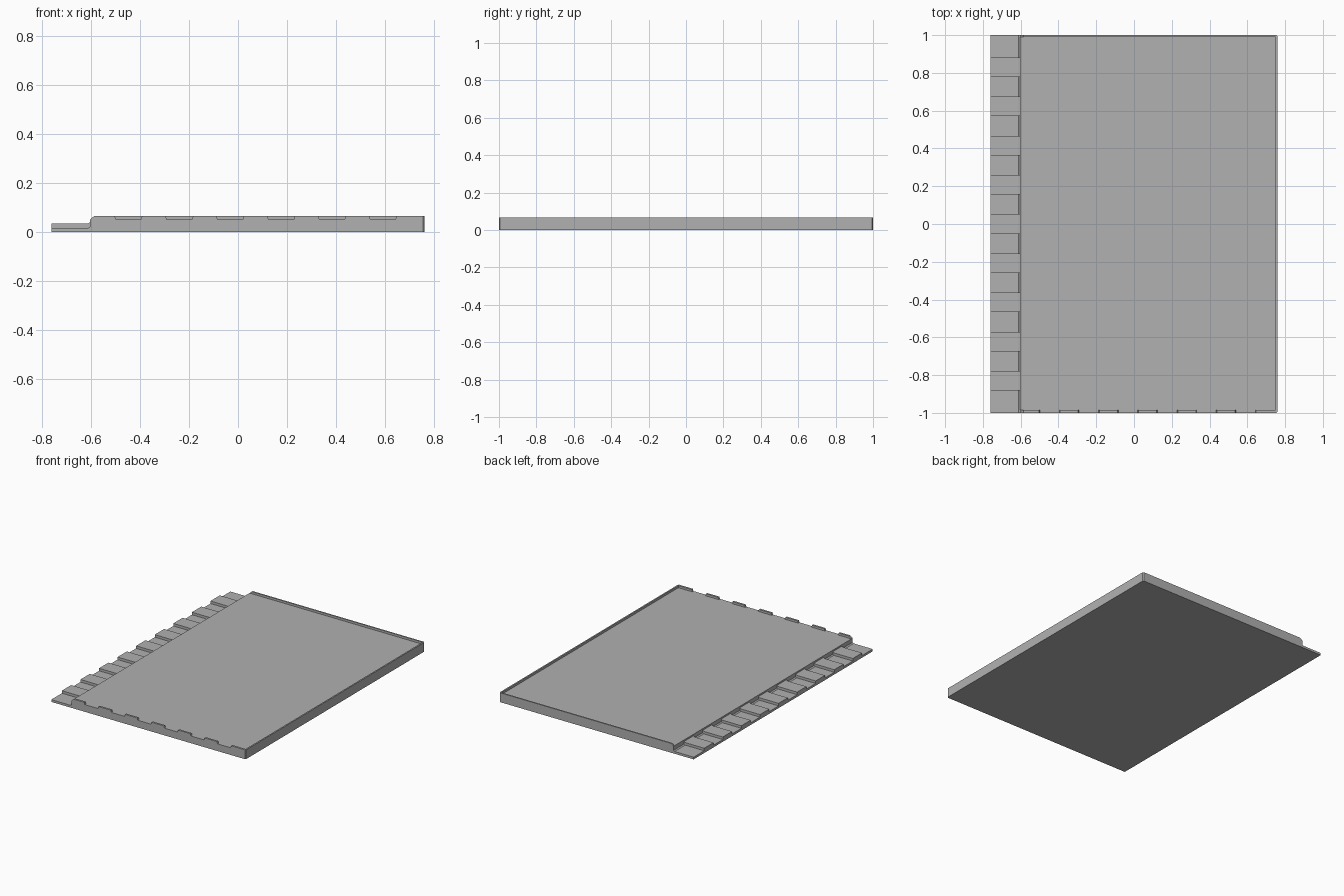
import bpy, bmesh

default = bpy.data.objects.get("Cube")
if default:
    bpy.data.objects.remove(default, do_unlink=True)

grey = bpy.data.materials.new("plain_grey")
grey.use_nodes = True
colour = (0.44, 0.44, 0.44, 1)
grey.diffuse_color = colour
grey.node_tree.nodes["Principled BSDF"].inputs["Base Color"].default_value = colour

X, Y = 0.76, 1.0               # half width and half depth
LOW, HIGH = 0.016, 0.034       # ledge groove and ridge heights
DECK, TOP = 0.051, 0.066       # deck and rim heights
STEP = -0.603                  # where the ledge meets the deck
RIM = 0.01
CORNER = 0.006


def prism(name, points, axis, start, end):
    """Extrude an outline along y (outline in xz) or z (outline in xy)."""
    bm = bmesh.new()

    def place(a, b, c):
        return (a, c, b) if axis == "y" else (a, b, c)

    face = bm.faces.new([bm.verts.new(place(a, b, start)) for a, b in points])
    moved = bmesh.ops.extrude_face_region(bm, geom=[face])["geom"]
    shift = place(0, 0, end - start)
    bmesh.ops.translate(bm, vec=shift, verts=[v for v in moved if isinstance(v, bmesh.types.BMVert)])
    bmesh.ops.recalc_face_normals(bm, faces=bm.faces)
    mesh = bpy.data.meshes.new(name)
    bm.to_mesh(mesh)
    bm.free()
    mesh.materials.append(grey)
    obj = bpy.data.objects.new(name, mesh)
    bpy.context.collection.objects.link(obj)
    return obj


# Main slab with clipped outer corners
prism("deck", [(STEP, -Y), (X - CORNER, -Y), (X, -Y + CORNER), (X, Y - CORNER),
               (X - CORNER, Y), (STEP, Y)], "z", 0, DECK)

# Low ledge with a small fillet at the foot of the step
prism("ledge", [(-X, 0), (STEP, 0), (STEP, LOW + 0.006), (STEP - 0.008, LOW), (-X, LOW)],
      "y", -Y, Y)

# Raised ridges across the ledge, sloping up to the deck
pitch = 0.2075
for i in range(-4, 5):
    mid = i * pitch
    prism("ledge_ridge", [(-X, LOW), (STEP, LOW), (STEP, HIGH + 0.006),
                          (STEP - 0.01, HIGH), (-X, HIGH)],
          "y", mid - pitch / 4, mid + pitch / 4)

# Continuous rim along the left side and the back
prism("side_rim", [(X - RIM, -Y), (X - CORNER, -Y), (X, -Y + CORNER), (X, Y - CORNER),
                   (X - CORNER, Y), (X - RIM, Y)], "z", DECK, TOP)
prism("back_rim", [(STEP, DECK), (X - RIM, DECK), (X - RIM, TOP), (STEP + 0.018, TOP)],
      "y", Y - RIM, Y)

# Notched front rim: seven short blocks with sloping ends
block_pitch = 0.2075
for i in range(7):
    left = STEP if i == 0 else -0.603 + i * block_pitch
    right = X - RIM if i == 6 else -0.498 + i * block_pitch
    lead = 0.018 if i == 0 else 0.005
    trail = 0 if i == 6 else 0.005
    prism("front_rim_block", [(left, DECK), (right, DECK), (right - trail, TOP), (left + lead, TOP)],
          "y", -Y, -Y + 0.014)
